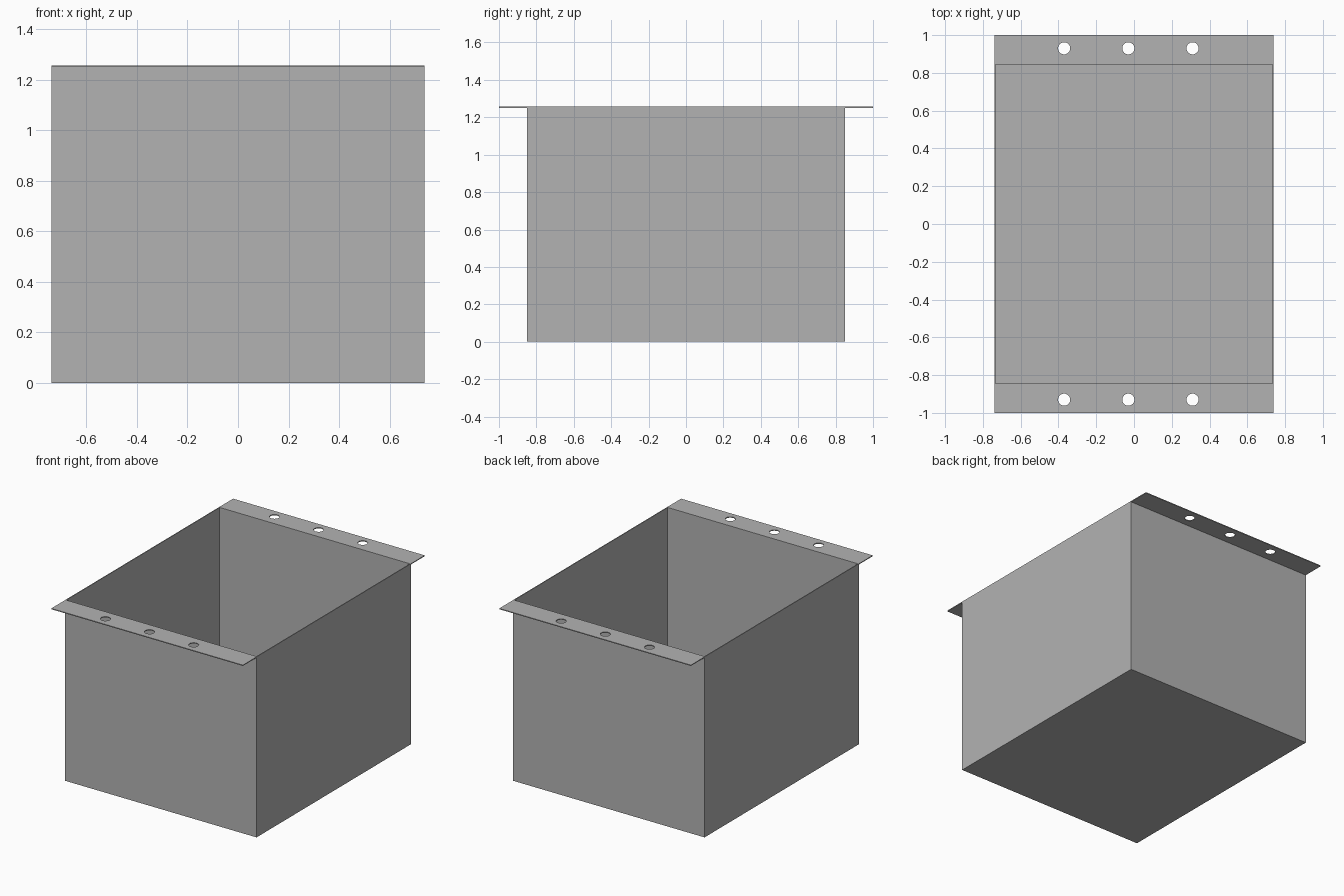
import bpy
import bmesh
from mathutils import Matrix, Vector

HALF_X, BOX_Y, FLANGE_Y, TOP, SHEET = 0.738, 0.85, 1.0, 1.257, 0.006
HOLE_XS, HOLE_Y, HOLE_R = (-0.37, -0.03, 0.31), 0.93, 0.032

if "Cube" in bpy.data.objects:
    bpy.data.objects.remove(bpy.data.objects["Cube"])

steel = bpy.data.materials.new("grey sheet metal")
steel.use_nodes = True
grey = (0.45, 0.45, 0.45, 1)
steel.diffuse_color = grey
steel.node_tree.nodes["Principled BSDF"].inputs["Base Color"].default_value = grey


def make_object(name, bm):
    mesh = bpy.data.meshes.new(name)
    bm.to_mesh(mesh)
    bm.free()
    mesh.materials.append(steel)
    obj = bpy.data.objects.new(name, mesh)
    bpy.context.collection.objects.link(obj)
    return obj


def block(low, high):
    low, high = Vector(low), Vector(high)
    bm = bmesh.new()
    bmesh.ops.create_cube(bm, size=1, matrix=Matrix.Translation((low + high) / 2)
                          @ Matrix.Diagonal((high - low).to_4d()))
    return bm


# Open-topped sheet metal box
bm = block((-HALF_X, -BOX_Y, 0), (HALF_X, BOX_Y, TOP))
lid = [f for f in bm.faces if f.normal.z > 0.5]
bmesh.ops.delete(bm, geom=lid, context="FACES_ONLY")
box = make_object("box_body", bm)
shell = box.modifiers.new("sheet thickness", "SOLIDIFY")
shell.thickness = SHEET
shell.offset = -1
shell.use_even_offset = True

# Mounting flanges along the front and back rims, each with three holes
for name, side in (("front", -1), ("back", 1)):
    y0, y1 = sorted((side * BOX_Y, side * FLANGE_Y))
    flange = make_object(name + "_flange",
                         block((-HALF_X, y0, TOP - SHEET), (HALF_X, y1, TOP)))
    bm = bmesh.new()
    for x in HOLE_XS:
        bmesh.ops.create_cone(bm, cap_ends=True, segments=32, radius1=HOLE_R,
                              radius2=HOLE_R, depth=0.1,
                              matrix=Matrix.Translation((x, side * HOLE_Y, TOP)))
    cutter = make_object(name + "_hole_cutter", bm)
    cutter.hide_render = True
    cut = flange.modifiers.new("bolt holes", "BOOLEAN")
    cut.operation = "DIFFERENCE"
    cut.solver = "EXACT"
    cut.object = cutter

    # Bake the holes and discard the cutter
    bpy.context.view_layer.update()
    graph = bpy.context.evaluated_depsgraph_get()
    flange.data = bpy.data.meshes.new_from_object(flange.evaluated_get(graph))
    flange.modifiers.clear()
    bpy.data.objects.remove(cutter)
